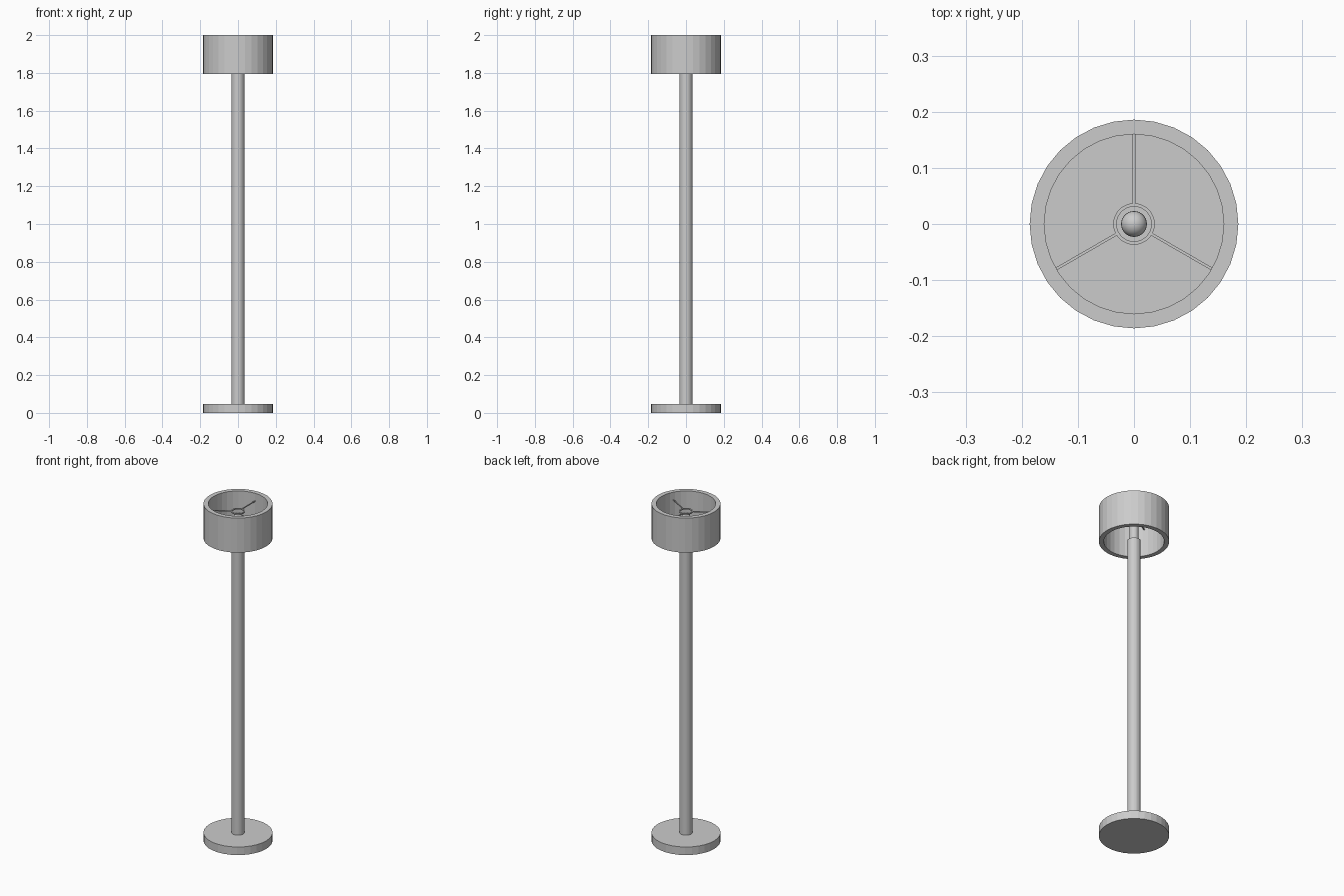
import bpy, bmesh, math
from mathutils import Matrix

if "Cube" in bpy.data.objects:
    bpy.data.objects.remove(bpy.data.objects["Cube"])

SIDES = 32


def lathe(name, profile, sides=SIDES, closed=False, smooth=False):
    """Revolve (radius, z) points around z; radius 0 becomes a pole."""
    bm = bmesh.new()
    rings = []
    for r, z in profile:
        if r == 0:
            rings.append([bm.verts.new((0, 0, z))] * sides)
        else:
            rings.append([bm.verts.new((r * math.cos(2 * math.pi * i / sides),
                                        r * math.sin(2 * math.pi * i / sides), z))
                          for i in range(sides)])
    pairs = list(zip(rings, rings[1:]))
    if closed:
        pairs.append((rings[-1], rings[0]))
    for a, b in pairs:
        for i in range(sides):
            j = (i + 1) % sides
            bm.faces.new(list(dict.fromkeys((a[i], a[j], b[j], b[i]))))
    bmesh.ops.recalc_face_normals(bm, faces=bm.faces)
    return finish(name, bm, smooth)


def finish(name, bm, smooth=False):
    for f in bm.faces:
        f.smooth = smooth
    mesh = bpy.data.meshes.new(name)
    bm.to_mesh(mesh)
    bm.free()
    ob = bpy.data.objects.new(name, mesh)
    bpy.context.collection.objects.link(ob)
    return ob


def cylinder(name, r, z0, z1):
    return lathe(name, [(0, z0), (r, z0), (r, z1), (0, z1)])


def tube(name, r_in, r_out, z0, z1):
    return lathe(name, [(r_out, z0), (r_out, z1), (r_in, z1), (r_in, z0)], closed=True)


# Base and pole
cylinder("base", 0.186, 0, 0.048)
cylinder("pole", 0.035, 0.048, 1.80)

# Open drum shade with a thick wall
tube("shade", 0.16, 0.186, 1.795, 2.0)

# Bulb: straight stem with a rounded top
R, ZC = 0.023, 1.925
dome = [(R * math.cos(a), ZC + R * math.sin(a))
        for a in (math.pi / 2 * k / 8 for k in range(8))]
cylinder("bulb_stem", R, 1.80, ZC)
lathe("bulb", [(0, ZC), *dome, (0, ZC + R)], smooth=True)

# Shade fitter: central ring and three spokes
tube("fitter_ring", 0.031, 0.037, 1.95, 1.957)
for k in range(3):
    bm = bmesh.new()
    turn = Matrix.Rotation(math.radians(90 + 120 * k), 4, 'Z')
    bmesh.ops.create_cube(bm, size=1, matrix=turn @ Matrix.Translation((0.099, 0, 1.9535))
                          @ Matrix.Diagonal((0.126, 0.005, 0.005, 1)))
    finish(f"fitter_spoke_{k + 1}", bm)
